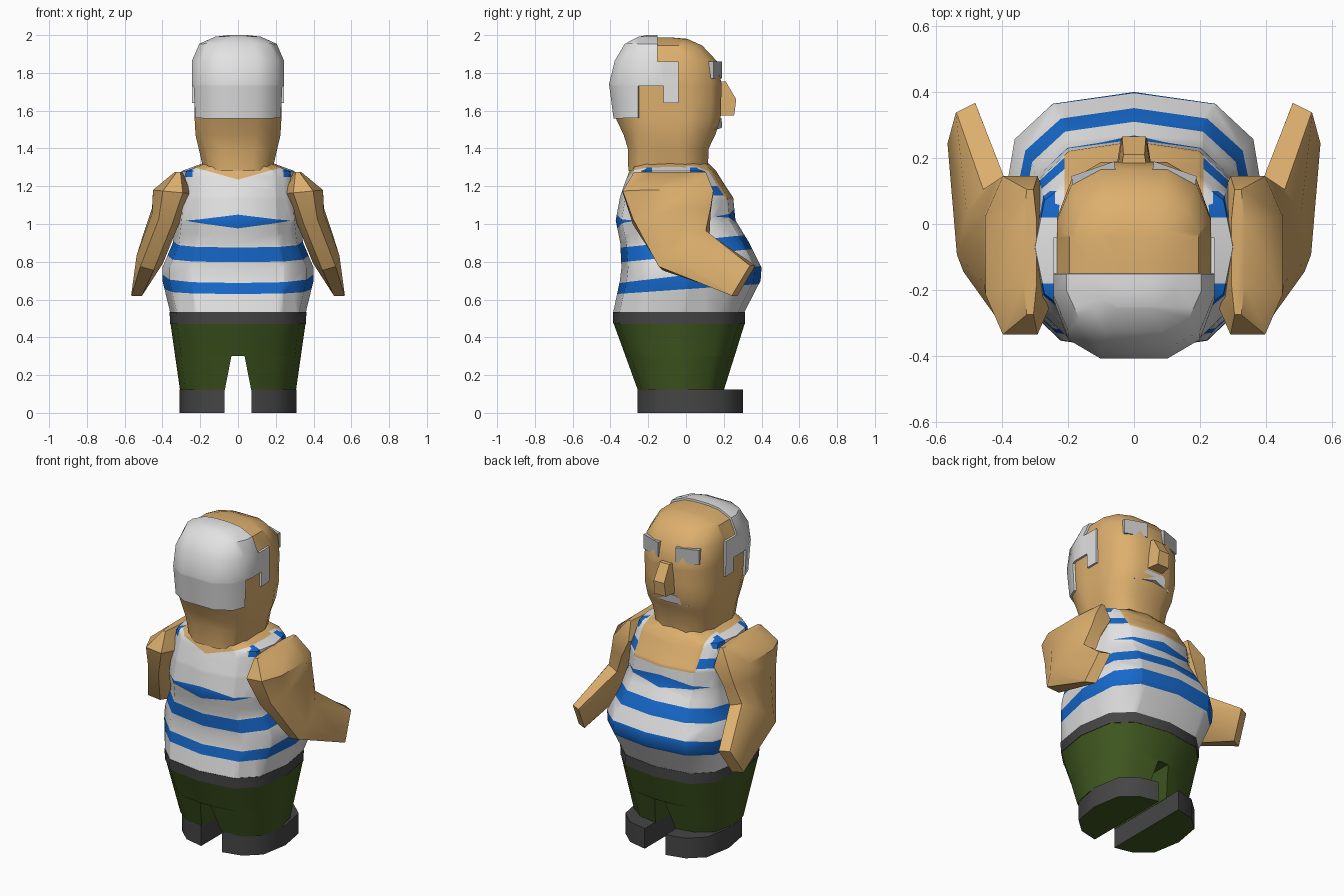
import bpy, bmesh, math
from mathutils import Vector

if "Cube" in bpy.data.objects:
    bpy.data.objects.remove(bpy.data.objects["Cube"])


def mat(name, r, g, b):
    m = bpy.data.materials.new(name)
    m.diffuse_color = (r, g, b, 1)
    m.use_nodes = True
    m.node_tree.nodes["Principled BSDF"].inputs["Base Color"].default_value = m.diffuse_color
    return m


SKIN = mat("skin", 0.72, 0.43, 0.155)
WHITE = mat("white", 0.76, 0.76, 0.76)
BLUE = mat("blue", 0.008, 0.14, 0.60)
GREEN = mat("dark green", 0.05, 0.095, 0.014)
DARK = mat("charcoal", 0.06, 0.06, 0.06)
GREY = mat("light grey", 0.52, 0.52, 0.52)


def ring(z, hx, yb, yf, n=12, p=0.7, off=0.0):
    """Rounded-box outline, starting at the +y side and turning towards +x."""
    pts = []
    for i in range(n):
        a = (i + off) * 2 * math.pi / n
        s, c = math.sin(a), math.cos(a)
        x = math.copysign(abs(s) ** p, s) if abs(s) > 1e-6 else 0
        y = math.copysign(abs(c) ** p, c) if abs(c) > 1e-6 else 0
        pts.append(Vector((hx * x, (yf + yb) / 2 + (yf - yb) / 2 * y, z)))
    return pts


def half_ring(s, inner, *args):
    """Right or left half of a ring, flat on the inner side."""
    return [Vector((s * max(v.x, inner), v.y, v.z)) for v in ring(*args)[:7]]


def loft(name, rings, mats, rule=None, cuts=(), raised=None, angle=40):
    """Skin closed rings; cut by planes; colour faces by rule(center, normal)."""
    bm = bmesh.new()
    vs = [[bm.verts.new(p) for p in r] for r in rings]
    n = len(rings[0])
    for a, b in zip(vs, vs[1:]):
        for i in range(n):
            bm.faces.new((a[i], a[(i + 1) % n], b[(i + 1) % n], b[i]))
    bm.faces.new(vs[0][::-1])
    bm.faces.new(vs[-1])
    bmesh.ops.recalc_face_normals(bm, faces=bm.faces)
    for co, no in cuts:
        bmesh.ops.bisect_plane(bm, geom=bm.verts[:] + bm.edges[:] + bm.faces[:],
                               dist=1e-5, plane_co=co, plane_no=no)
    bm.normal_update()
    if rule:
        for f in bm.faces:
            f.material_index = rule(f.calc_center_median(), f.normal)
    if raised is not None:
        sel = [f for f in bm.faces if f.material_index == raised]
        r = bmesh.ops.inset_region(bm, faces=sel, thickness=0.001, depth=0.012,
                                   use_even_offset=True)
        for f in r["faces"]:
            f.material_index = raised
    me = bpy.data.meshes.new(name)
    bm.to_mesh(me)
    bm.free()
    for m in mats:
        me.materials.append(m)
    ob = bpy.data.objects.new(name, me)
    bpy.context.collection.objects.link(ob)
    bpy.ops.object.select_all(action='DESELECT')
    ob.select_set(True)
    bpy.context.view_layer.objects.active = ob
    bpy.ops.object.shade_smooth_by_angle(angle=math.radians(angle))
    return ob


def cutx(x):
    return [((s * x, 0, 0), (1, 0, 0)) for s in (1, -1)]


def cuty(y):
    return ((0, y, 0), (0, 1, 0))


def cutz(z):
    return ((0, 0, z), (0, 0, 1))


# Torso with striped vest: stripe edges are z = z0 + sy*y + sx*|x|
EDGES = [(0.655, 0.07, 0), (0.73, 0.12, 0), (0.832, 0.1, 0), (0.91, 0.1, 0),
         (0.995, 0.05, 0.13), (1.068, 0.05, -0.13), (1.235, 0, 0.28)]


def above(c, i):
    z0, sy, sx = EDGES[i]
    return c.z > z0 + sy * c.y + sx * abs(c.x)


def vest(c, n):
    x = abs(c.x)
    if c.y > 0 and c.z > 1.13 and x < 0.21:
        return 0
    if c.y <= 0 and x < 0.24 and above(c, 6):
        return 0
    if c.z > 1.29 and x < 0.21:
        return 0
    if c.z > 1.25 and (0.02 < c.y < 0.10 or -0.27 < c.y < -0.18) and x > 0.23:
        return 2
    if c.y > 0.05 and 1.15 < c.z < 1.2 and 0.21 < x < 0.28:
        return 2
    for i in (0, 2, 4):
        if above(c, i) and not above(c, i + 1):
            return 2
    return 1


cuts = [((0, 0, z0), (s * sx, -sy, 1)) for z0, sy, sx in EDGES
        for s in ((1, -1) if sx else (1,))]
cuts += cutx(0.21) + cutx(0.24) + [cuty(y) for y in (0, 0.02, 0.1, -0.18, -0.27)]
cuts += [cutz(z) for z in (1.13, 1.15, 1.25)]
loft("torso", [ring(*r) for r in (
    (0.535, 0.36, -0.385, 0.31), (0.70, 0.40, -0.35, 0.395), (0.77, 0.40, -0.342, 0.40),
    (0.90, 0.345, -0.348, 0.335), (1.02, 0.33, -0.372, 0.262), (1.14, 0.32, -0.35, 0.25),
    (1.20, 0.31, -0.33, 0.21), (1.28, 0.30, -0.30, 0.16), (1.32, 0.19, -0.29, 0.12))],
    [SKIN, WHITE, BLUE], vest, cuts)

# Belt and trousers
loft("belt", [ring(0.47, 0.36, -0.385, 0.312), ring(0.535, 0.362, -0.387, 0.312)], [DARK])
HIP = (0.3, 0.333, -0.32, 0.257)
loft("trouser_seat", [ring(*HIP), ring(0.47, 0.357, -0.382, 0.31)], [GREEN])
for s, side in ((1, "right"), (-1, "left")):
    loft(side + "_trouser_leg", [half_ring(s, 0.07, 0.12, 0.307, -0.255, 0.2),
                                 half_ring(s, 0.035, *HIP)], [GREEN])
    # Shoe with green sole
    loft(side + "_shoe", [half_ring(s, 0.072, z, 0.31, -0.258, 0.302) for z in (0, 0.125)],
         [DARK, GREEN], lambda c, n: int(n.z < -0.9))

    # Arm: bevelled-rectangle sections (centre, axis a, axis b, corner)
    arm = []
    for cen, a, b, k in (
            ((0.315, -0.085, 1.275), (0, 0.19, 0), (0.02, 0, 0), 0.5),
            ((0.345, -0.095, 1.17), (0, 0.24, 0), (0.105, 0, 0.01), 0.5),
            ((0.385, -0.075, 1.04), (0, 0.205, 0.03), (0.07, 0, 0.03), 0.5),
            ((0.452, -0.01, 0.86), (-0.03, 0.125, 0.095), (0.07, -0.02, 0.02), 0.5),
            ((0.523, 0.305, 0.70), (-0.013, 0.048, 0.08), (0.03, -0.015, 0), 0.95)):
        cen, a, b = Vector(cen), Vector(a), Vector(b)
        pts = [cen + a * u + b * v for u, v in (
            (1, k), (k, 1), (-k, 1), (-1, k), (-1, -k), (-k, -1), (k, -1), (1, -k))]
        arm.append([Vector((s * p.x, p.y, p.z)) for p in pts])
    loft(side + "_arm", arm, [SKIN])

    # Eyebrow
    brow = [[Vector((s * x, y, z)) for x, y in (
        (0.055, 0.155), (0.06, 0.19), (0.19, 0.145), (0.185, 0.11))] for z in (1.77, 1.86)]
    loft(side + "_eyebrow", brow, [GREY], angle=20)


# Head with raised hair
def hair(c, n):
    y, z = c.y, c.z
    return int((z > 1.86 and y < -0.15) or (1.73 < z < 1.86 and y < -0.04)
               or (1.64 < z < 1.73 and -0.12 < y < -0.04) or (z > 1.56 and y < -0.25))


loft("head", [ring(*r, 12, 0.65, 0.5) for r in (
    (1.28, 0.185, -0.31, 0.12), (1.40, 0.213, -0.313, 0.125), (1.47, 0.23, -0.335, 0.16),
    (1.56, 0.235, -0.378, 0.19), (1.74, 0.238, -0.402, 0.195), (1.86, 0.238, -0.372, 0.172),
    (1.945, 0.20, -0.32, 0.09), (1.98, 0.12, -0.25, 0.01), (1.988, 0.05, -0.21, -0.08))],
    [SKIN, WHITE], hair,
    [cuty(y) for y in (-0.04, -0.12, -0.15, -0.25)] + [cutz(1.73), cutz(1.64)], raised=1)

# Nose
loft("nose", [[Vector(p) for p in ((-b, 0.13, z), (b, 0.13, z), (f, y, z), (-f, y, z))]
              for z, y, b, f in ((1.575, 0.255, 0.06, 0.04), (1.66, 0.266, 0.055, 0.036),
                                 (1.755, 0.21, 0.045, 0.032))], [SKIN], angle=20)

# Moustache
loft("moustache", [[Vector((x, y + d * (1 - abs(x) / 0.13), z)) for x, y, z in (
    (-0.13, 0.15, 1.495), (-0.06, 0.17, 1.56), (0.06, 0.17, 1.56), (0.13, 0.15, 1.495),
    (0, 0.155, 1.51))] for d in (-0.06, 0.035)], [WHITE], angle=20)
